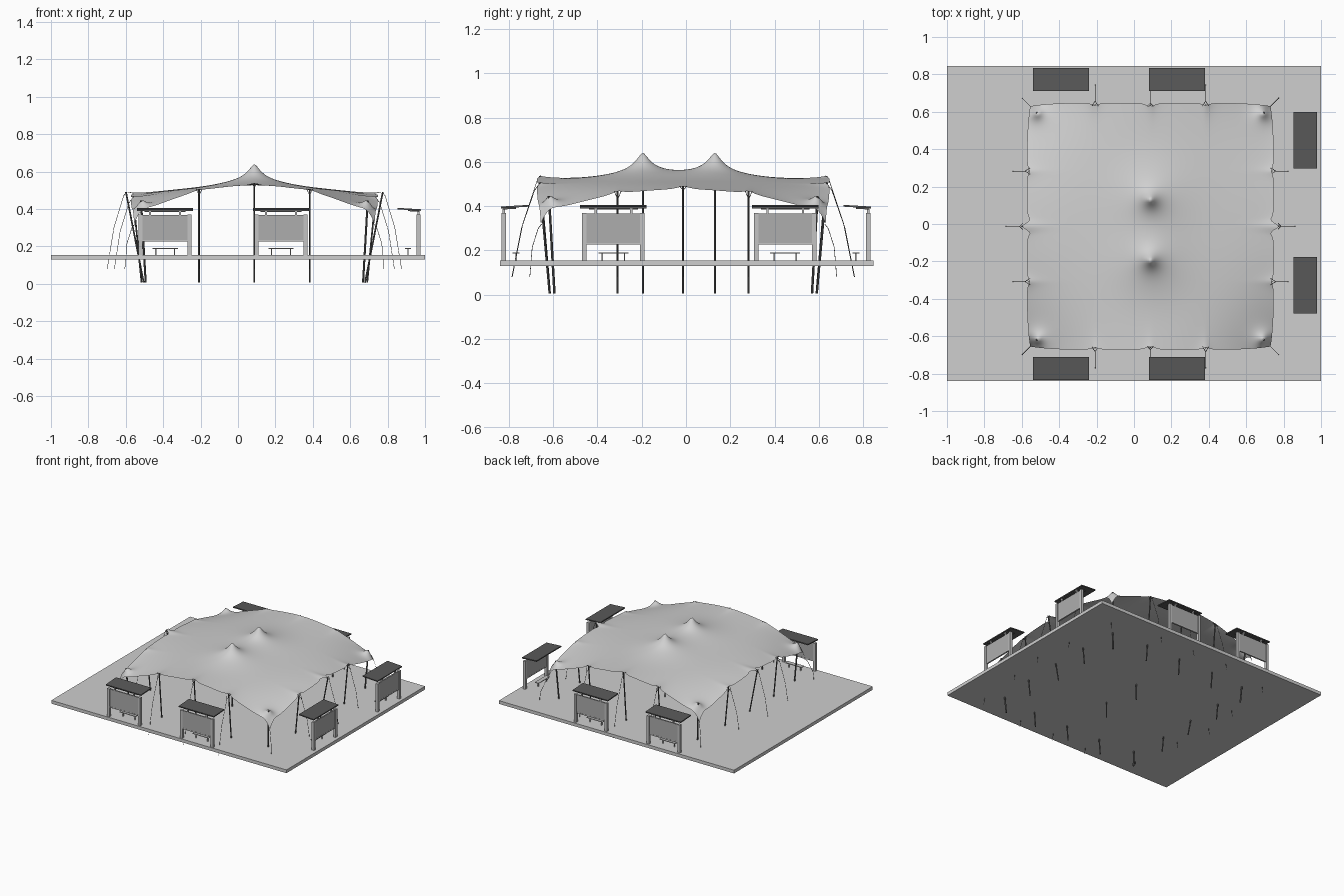
import bpy, bmesh, math
from mathutils import Vector, Matrix

if "Cube" in bpy.data.objects:
    bpy.data.objects.remove(bpy.data.objects["Cube"])


def mat(name, r, g, b):
    m = bpy.data.materials.new(name)
    m.diffuse_color = (r, g, b, 1)
    m.use_nodes = True
    m.node_tree.nodes["Principled BSDF"].inputs["Base Color"].default_value = m.diffuse_color
    return m


FABRIC = mat("canopy_grey", .63, .63, .63)
DECK = mat("deck_grey", .62, .62, .62)
FRAME = mat("frame_grey", .55, .55, .55)
PANEL = mat("panel_grey", .42, .42, .42)
DARK = mat("roof_charcoal", .10, .10, .10)
POLE = mat("pole_dark", .12, .12, .12)


def finish(name, bm, material, smooth=False):
    me = bpy.data.meshes.new(name)
    bm.to_mesh(me)
    bm.free()
    me.materials.append(material)
    for p in me.polygons:
        p.use_smooth = smooth
    ob = bpy.data.objects.new(name, me)
    bpy.context.collection.objects.link(ob)
    return ob


def add_box(bm, lo, hi, M=Matrix.Identity(4)):
    lo, hi = Vector(lo), Vector(hi)
    d = hi - lo
    bmesh.ops.create_cube(bm, size=1, matrix=M @ Matrix.Translation((lo + hi) / 2)
                          @ Matrix.Diagonal((d.x, d.y, d.z, 1)))


def add_rod(bm, a, b, r, sides=8):
    a, b = Vector(a), Vector(b)
    d = b - a
    M = Matrix.Translation((a + b) / 2) @ d.to_track_quat('Z', 'Y').to_matrix().to_4x4()
    bmesh.ops.create_cone(bm, cap_ends=True, segments=sides, radius1=r, radius2=r,
                          depth=d.length, matrix=M)


# deck
bm = bmesh.new()
add_box(bm, (-1, -.84, .13), (1, .845, .155))
finish("deck", bm, DECK)

# stretched canopy: a grid shaped by anchors, corner cones and two peaks
CX, CY, H = .0875, -.0125, .6425
PEAKS = [(.0875, .13), (.0875, -.195)]
SECOND = .46  # secondary anchor position along each edge


def spike(d, w):
    return math.exp(-(math.sqrt(d * d + .00012) - .011) / w)


def canopy_point(u, v):
    au, av = abs(u), abs(v)
    # pull of the anchors along each edge, faded towards the middle
    du, dv = (1 - au) * H, (1 - av) * H
    side = -.018 * (1 - av ** 6) + .062 * spike(v * H, .022) + .012 * spike((av - SECOND) * H, .02)
    front = -.018 * (1 - au ** 6) + .022 * spike(u * H, .022) + .012 * spike((au - SECOND) * H, .02)
    x = CX + u * H + math.copysign(side * math.exp(-du / .04), u)
    y = CY + v * H + math.copysign(front * math.exp(-dv / .04), v)
    # broad drape
    z = .525 - .05 * u * u - .118 * (au * av) ** 2.2
    # raised edge anchors
    z += math.exp(-du / .05) * (.016 * spike(v * H, .03) + .014 * spike((av - SECOND) * H, .03))
    z += math.exp(-dv / .05) * (.012 * spike(u * H, .03) + .014 * spike((au - SECOND) * H, .03))
    # corner cones and drooping tips
    z += .06 * spike(math.hypot(du - .04, dv - .04), .03)
    z -= .05 * math.exp(-math.hypot(du, dv) / .025)
    # centre peaks
    for px, py in PEAKS:
        r = math.hypot(CX + u * H - px, CY + v * H - py)
        z += .08 * spike(r, .042) + .033 * math.exp(-(r / .2) ** 2)
    return Vector((x, y, z))


bm = bmesh.new()
bmesh.ops.create_grid(bm, x_segments=130, y_segments=130, size=1)
for w in bm.verts:
    w.co = canopy_point(w.co.x, w.co.y)
finish("canopy", bm, FABRIC, True)

# poles and guy ropes
poles, ropes = bmesh.new(), bmesh.new()
for px, py in PEAKS:
    add_rod(poles, (px, py, .006), (px, py, .625), .0045)

anchors = []
for s in (-1, 1):
    for t in (-SECOND, 0, SECOND):
        anchors += [((s, t), (s, 0)), ((t, s), (0, s))]
    for t in (-1, 1):
        anchors.append(((s, t), (s, t)))
for (u, v), (ox, oy) in anchors:
    out = Vector((ox, oy, 0))
    corner = ox and oy
    k = .94 if corner else 1
    top = canopy_point(u * k, v * k)
    tip = canopy_point(u, v)
    lean = .095 if (ox and v == 0) else (.025 if corner else .045)
    foot = top - out * lean
    foot.z = .006
    add_rod(poles, foot, top, .0055 if corner else .0045)
    # small foot plate on the deck
    # rope with a slight bow down to its ground stake
    reach = .05 if corner else (.1 if ox else .125)
    end = tip + out * reach
    end.z = .08
    if u and v and not corner or u == 0 and oy == 0 or (corner or 0 in (u, v)) is False:
        knot = tip + out * .022 - Vector((0, 0, .035))
    else:
        knot = tip + out * .012 - Vector((0, 0, .02))
    mid = (knot + end) / 2 + out * .008 + Vector((0, 0, .025))
    add_rod(ropes, knot, mid, .0014, 5)
    add_rod(ropes, mid, end, .0014, 5)
    # bridle legs joining rope to the fabric edge
    side = Vector((-oy, ox, 0)).normalized() * .016
    for q in ((-1, 1) if not corner else (0,)):
        add_rod(ropes, tip + side * q - out * .004, knot, .0016, 5)
finish("poles", poles, POLE, False)
finish("guy_ropes", ropes, POLE)


# display booths: local x is width, local +y faces away from the tent
def booth(x, y, angle):
    M = Matrix.Translation((x, y, 0)) @ Matrix.Rotation(angle, 4, 'Z')
    # frame: two posts and the rail under the panel
    bm = bmesh.new()
    for s in (-1, 1):
        cx = s * .131
        add_box(bm, (cx - .01, .04, .155), (cx + .01, .06, .37), M)
    add_box(bm, (-.121, .044, .226), (.121, .056, .234), M)
    finish("booth_frame", bm, FRAME)
    # panel
    bm = bmesh.new()
    add_box(bm, (-.121, .045, .234), (.121, .055, .368), M)
    finish("booth_panel", bm, PANEL)
    # tilted roof with support arms
    bm = bmesh.new()
    T = M @ Matrix.Translation((0, 0, .398)) @ Matrix.Rotation(-.06, 4, 'X')
    add_box(bm, (-.15, -.0625, -.004), (.15, .0625, .004), T)
    add_box(bm, (-.11, -.005, -.010), (.11, .055, -.004), T)
    finish("booth_roof", bm, DARK)
    bm = bmesh.new()
    for s in (-1, 1):
        add_box(bm, (s * .08 - .005, .044, .366), (s * .08 + .005, .056, .394), M)
    finish("roof_support", bm, FRAME)
    # bench
    bm = bmesh.new()
    add_box(bm, (-.068, -.022, .186), (.068, .010, .191), M)
    for s in (-1, 1):
        add_box(bm, (s * .05 - .003, -.009, .155), (s * .05 + .003, -.003, .186), M)
    finish("booth_bench", bm, FRAME)


for x in (-.39, .23):
    booth(x, .7725, 0)
    booth(x, -.7725, math.pi)
for y in (.4475, -.3275):
    booth(.915, y, -math.pi / 2)
